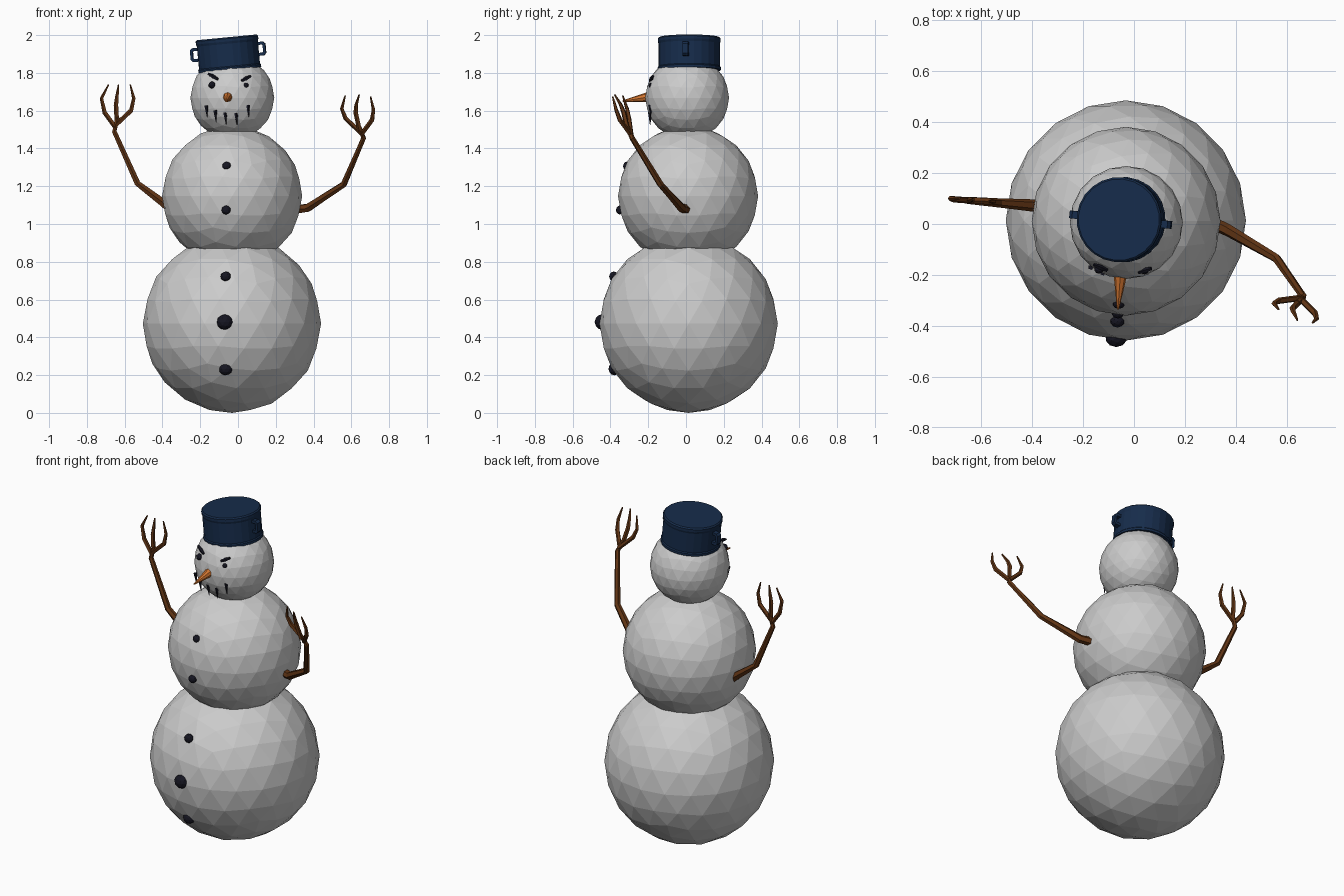
import bpy, bmesh, math
from mathutils import Vector, Matrix

if "Cube" in bpy.data.objects:
    bpy.data.objects.remove(bpy.data.objects["Cube"])


def material(name, rgb):
    m = bpy.data.materials.new(name)
    m.diffuse_color = (*rgb, 1)
    m.use_nodes = True
    m.node_tree.nodes["Principled BSDF"].inputs["Base Color"].default_value = m.diffuse_color
    return m


NAVY = material("navy", (0.008, 0.025, 0.07))
BARK = material("bark", (0.12, 0.035, 0.007))
ORANGE = material("orange", (0.65, 0.18, 0.03))
COAL = material("coal", (0.008, 0.008, 0.016))


def finish(bm, name, mat=None):
    bmesh.ops.recalc_face_normals(bm, faces=bm.faces)
    me = bpy.data.meshes.new(name)
    bm.to_mesh(me)
    bm.free()
    ob = bpy.data.objects.new(name, me)
    bpy.context.collection.objects.link(ob)
    if mat:
        me.materials.append(mat)
    return ob


def ball(name, c, r, subdiv=3, mat=None, scale=(1, 1, 1)):
    bm = bmesh.new()
    bmesh.ops.create_icosphere(bm, subdivisions=subdiv, radius=r,
                               matrix=Matrix.LocRotScale(Vector(c), None, Vector(scale)))
    return finish(bm, name, mat)


def spike(name, base, tip, r, mat, sides=8, r_tip=0.001):
    a, b = Vector(base), Vector(tip)
    bm = bmesh.new()
    rot = (b - a).to_track_quat('Z', 'Y').to_matrix().to_4x4()
    bmesh.ops.create_cone(bm, cap_ends=True, segments=sides, radius1=r, radius2=r_tip,
                          depth=(b - a).length, matrix=Matrix.Translation((a + b) / 2) @ rot)
    return finish(bm, name, mat)


def tube(bm, pts, radii, sides=6):
    """Faceted tapering tube through the points."""
    pts = [Vector(p) for p in pts]
    rings = []
    for i, p in enumerate(pts):
        t = (pts[min(i + 1, len(pts) - 1)] - pts[max(i - 1, 0)]).normalized()
        u = Vector((0, 1, 0)).cross(t).normalized()
        v = t.cross(u)
        rings.append([bm.verts.new(p + radii[i] * (u * math.cos(a) + v * math.sin(a)))
                      for a in (math.tau * (k + 0.5) / sides for k in range(sides))])
    for r0, r1 in zip(rings, rings[1:]):
        for k in range(sides):
            n = (k + 1) % sides
            bm.faces.new((r0[k], r0[n], r1[n], r1[k]))
    bm.faces.new(rings[0])
    bm.faces.new(rings[-1])


# Snow body
ball("lower_snowball", (-0.032, 0.014, 0.472), 0.472)
ball("middle_snowball", (-0.031, 0.011, 1.148), 0.371)
ball("head_snowball", (-0.030, 0.006, 1.668), 0.222)

# Coal buttons: x, y, z, radius
for i, (x, y, z, r) in enumerate([(-0.060, -0.313, 1.307, 0.024), (-0.063, -0.350, 1.074, 0.025),
                                  (-0.065, -0.383, 0.722, 0.028), (-0.070, -0.447, 0.481, 0.043),
                                  (-0.065, -0.380, 0.233, 0.036)]):
    ball(f"button_{i}", (x, y, z), r, 2, COAL, (1, 0.85, 0.95))

# Eyes and slanted brows
ball("left_eye", (-0.138, -0.176, 1.736), 0.019, 2, COAL)
ball("right_eye", (0.041, -0.182, 1.733), 0.016, 2, COAL)
for name, a, b in [("left_brow", (-0.158, -0.160, 1.795), (-0.106, -0.182, 1.766)),
                   ("right_brow", (0.018, -0.190, 1.757), (0.068, -0.175, 1.783))]:
    bm = bmesh.new()
    mid = [(p + q) / 2 for p, q in zip(a, b)]
    tube(bm, [a, mid, b], [0.007, 0.011, 0.007], 5)
    finish(bm, name, COAL)

# Jagged mouth
for i, (x, y, z) in enumerate([(-0.166, -0.166, 1.595), (-0.119, -0.188, 1.570), (-0.066, -0.186, 1.558),
                               (-0.008, -0.186, 1.555), (0.055, -0.184, 1.597)]):
    spike(f"tooth_{i}", (x - 0.003, y - 0.004, z + 0.032), (x + 0.003, y - 0.004, z - 0.032),
          0.011, COAL, 5)

# Carrot nose
spike("nose", (-0.053, -0.19, 1.674), (-0.063, -0.335, 1.650), 0.028, ORANGE, 8, 0.004)

# Upturned pot with rim, tilted on the head
tilt = Matrix.Translation((-0.043, 0.017, 1.815)) @ Matrix.Rotation(math.radians(-5.5), 4, 'Y') \
    @ Matrix.Rotation(math.radians(-6), 4, 'Z')
profile = [(0.150, 0.16), (0.152, 0.0), (0.168, 0.0), (0.168, 0.014), (0.163, 0.02),
           (0.163, 0.140), (0.167, 0.152), (0.167, 0.167), (0.160, 0.174)]
bm = bmesh.new()
N = 24
rings = [[bm.verts.new((r * math.cos(math.tau * k / N), r * math.sin(math.tau * k / N), z))
          for k in range(N)] for r, z in profile]
for a, b in zip(rings, rings[1:]):
    for k in range(N):
        n = (k + 1) % N
        bm.faces.new((a[k], a[n], b[n], b[k]))
bm.faces.new(rings[0])
bm.faces.new(rings[-1])
finish(bm, "pot", NAVY).matrix_world = tilt

# Pot handles: flat bands bent into a D, mirrored
outer = [(0.155, 0.060), (0.189, 0.060), (0.201, 0.072), (0.201, 0.122), (0.189, 0.134), (0.155, 0.134)]
inner = [(0.155, 0.076), (0.183, 0.076), (0.187, 0.080), (0.187, 0.114), (0.183, 0.118), (0.155, 0.118)]
for name, s in (("left_handle", -1), ("right_handle", 1)):
    bm = bmesh.new()
    loops = [[bm.verts.new((s * o[0], -0.015, o[1])), bm.verts.new((s * o[0], 0.015, o[1])),
              bm.verts.new((s * i[0], 0.015, i[1])), bm.verts.new((s * i[0], -0.015, i[1]))]
             for o, i in zip(outer, inner)]
    for a, b in zip(loops, loops[1:]):
        for k in range(4):
            n = (k + 1) % 4
            bm.faces.new((a[k], a[n], b[n], b[k]))
    bm.faces.new(loops[0])
    bm.faces.new(loops[-1])
    finish(bm, name, NAVY).matrix_world = tilt

# Twig arms: limb, then three curved fingers
arms = {
    "left_arm": ([(-0.34, 0.068, 1.065), (-0.40, 0.073, 1.115), (-0.532, 0.083, 1.215),
                  (-0.655, 0.093, 1.490), (-0.636, 0.093, 1.565)],
                 [[(-0.650, 0.093, 1.515), (-0.705, 0.097, 1.590), (-0.722, 0.100, 1.665), (-0.685, 0.100, 1.738)],
                  [(-0.640, 0.093, 1.540), (-0.645, 0.094, 1.630), (-0.640, 0.095, 1.675), (-0.632, 0.096, 1.738)],
                  [(-0.650, 0.093, 1.520), (-0.565, 0.089, 1.600), (-0.551, 0.088, 1.665), (-0.570, 0.090, 1.738)]]),
    "right_arm": ([(0.29, 0.012, 1.075), (0.37, -0.025, 1.086), (0.560, -0.135, 1.210),
                   (0.665, -0.285, 1.455), (0.642, -0.310, 1.515)],
                  [[(0.660, -0.290, 1.475), (0.570, -0.302, 1.560), (0.550, -0.312, 1.610), (0.568, -0.335, 1.680)],
                   [(0.645, -0.308, 1.495), (0.624, -0.330, 1.590), (0.626, -0.345, 1.630), (0.642, -0.378, 1.685)],
                   [(0.655, -0.295, 1.475), (0.710, -0.350, 1.550), (0.718, -0.370, 1.605), (0.702, -0.388, 1.675)]]),
}
for name, (limb, fingers) in arms.items():
    bm = bmesh.new()
    tube(bm, limb, [0.026, 0.024, 0.018, 0.014, 0.012])
    for f in fingers:
        tube(bm, f, [0.013, 0.013, 0.010, 0.004], 5)
    finish(bm, name, BARK)
